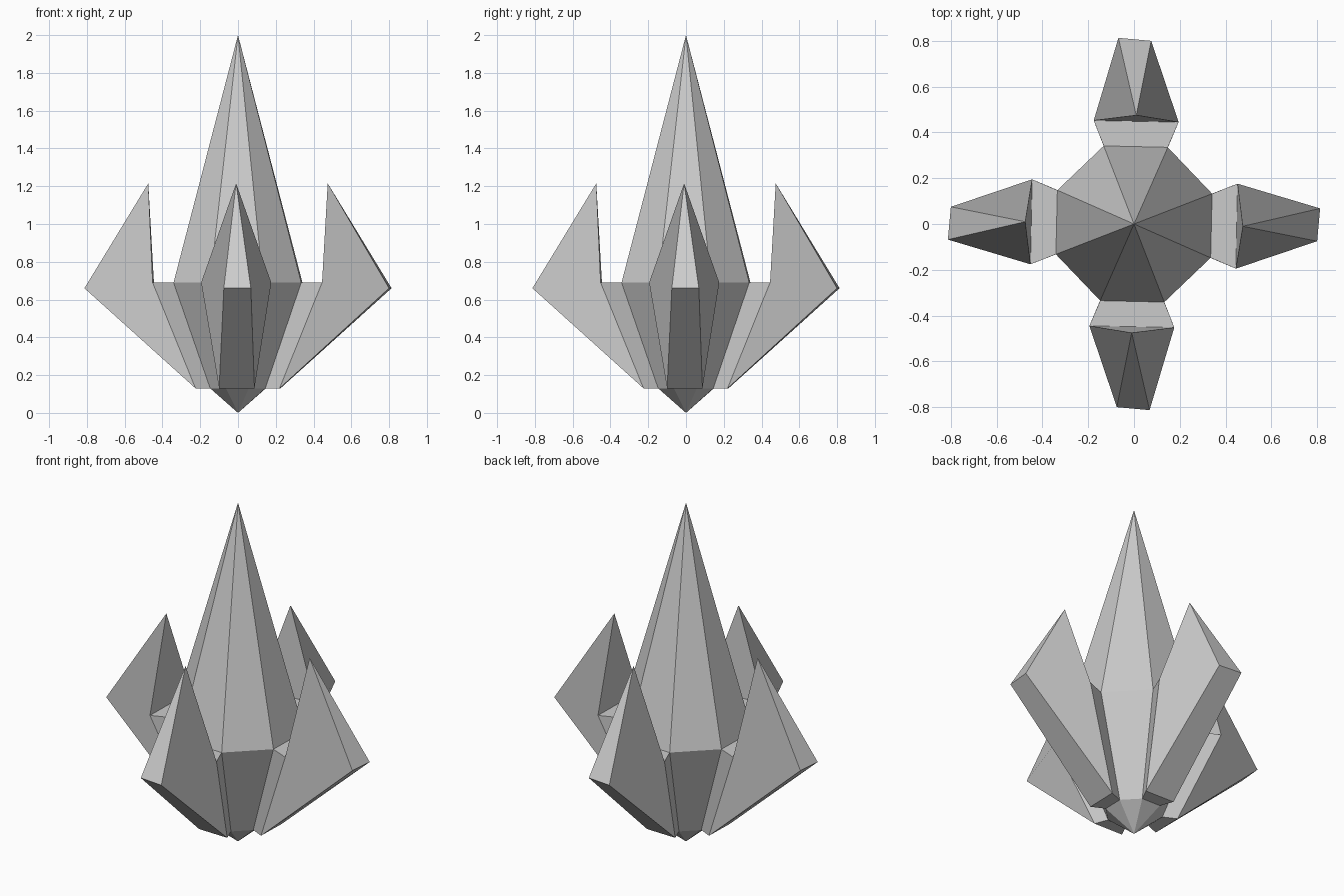
import bpy, bmesh
from math import radians, cos, sin, pi
from mathutils import Matrix, Vector

if "Cube" in bpy.data.objects:
    bpy.data.objects.remove(bpy.data.objects["Cube"])

stone = bpy.data.materials.new("grey_crystal")
stone.use_nodes = True
GREY = (0.6, 0.6, 0.6, 1)
stone.diffuse_color = GREY
stone.node_tree.nodes["Principled BSDF"].inputs["Base Color"].default_value = GREY

LOW, MID = 0.13, 0.69          # heights of the two rings
TWIST = radians(-1.3)


def ring(radius, z):
    """Eight points with a flat side facing each axis."""
    angles = [TWIST - pi / 2 + (i - 0.5) * pi / 4 for i in range(8)]
    return [Vector((radius * cos(a), radius * sin(a), z)) for a in angles]


def make_object(name, bm):
    bmesh.ops.recalc_face_normals(bm, faces=bm.faces)
    mesh = bpy.data.meshes.new(name)
    bm.to_mesh(mesh)
    bm.free()
    mesh.materials.append(stone)
    obj = bpy.data.objects.new(name, mesh)
    bpy.context.collection.objects.link(obj)
    return obj


low_ring, mid_ring = ring(0.158, LOW), ring(0.366, MID)

# Central spire: eight-sided spindle with a point at each end
bm = bmesh.new()
foot = bm.verts.new((0, 0, 0))
peak = bm.verts.new((0, 0, 2))
low = [bm.verts.new(p) for p in low_ring]
mid = [bm.verts.new(p) for p in mid_ring]
for i in range(8):
    j = (i + 1) % 8
    bm.faces.new((foot, low[j], low[i]))
    bm.faces.new((low[i], low[j], mid[j], mid[i]))
    bm.faces.new((mid[i], mid[j], peak))
make_object("central_spire", bm)


# Four outer shards, each joined to the spire by a short web
def make_shard(name, turn):
    bm = bmesh.new()
    points = {
        "in_low_l": low_ring[0], "in_low_r": low_ring[1],
        "in_top_l": mid_ring[0], "in_top_r": mid_ring[1],
        "low_l": (-0.1, -0.22, LOW), "low_r": (0.087, -0.225, LOW),
        "side_l": (-0.195, -0.445, MID), "side_r": (0.176, -0.452, MID),
        "out_l": (-0.075, -0.8, 0.66), "out_r": (0.068, -0.813, 0.66),
        "tip": (-0.01, -0.475, 1.215),
    }
    v = {key: bm.verts.new(p) for key, p in points.items()}
    faces = [
        "in_low_l in_low_r low_r low_l",       # underside
        "in_top_l in_top_r side_r side_l",     # web top
        "low_l low_r out_r out_l",             # outer slope
        "out_l out_r tip",                     # outer point
        "side_l side_r tip",                   # inner wall
    ]
    for s in "lr":
        faces += [f"in_low_{s} low_{s} side_{s} in_top_{s}",
                  f"low_{s} out_{s} tip side_{s}"]
    for names in faces:
        bm.faces.new([v[n] for n in names.split()])
    bm.transform(Matrix.Rotation(turn, 4, "Z"))
    make_object(name, bm)


for i, side in enumerate(("front", "left", "back", "right")):
    make_shard(side + "_shard", i * pi / 2)
